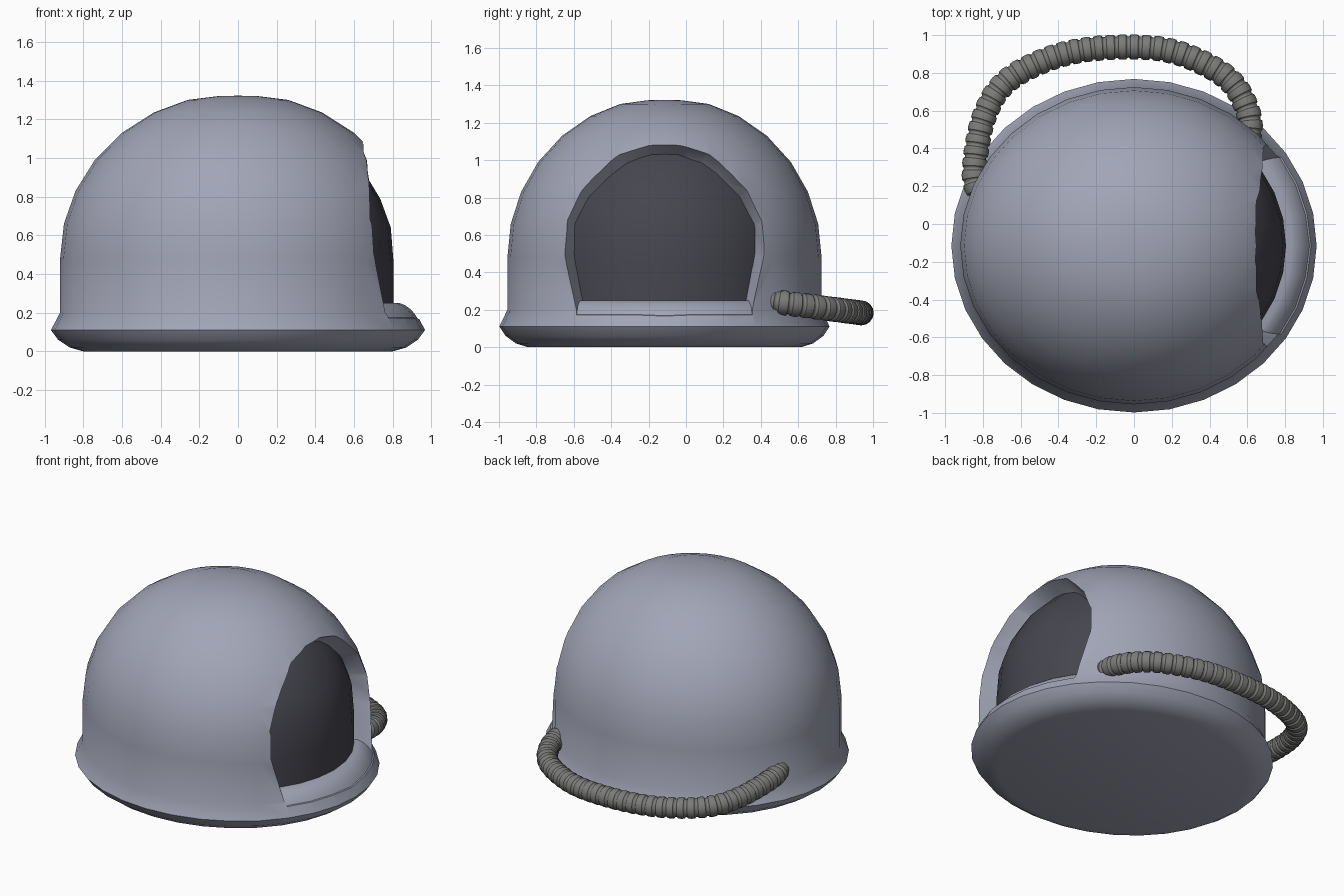
import bpy, bmesh
from math import sin, cos, pi, sqrt
from mathutils import Vector

if "Cube" in bpy.data.objects:
    bpy.data.objects.remove(bpy.data.objects["Cube"])

CENTRE_Y, OVAL = -0.115, 0.913


def material(name, rgb):
    m = bpy.data.materials.new(name)
    m.use_nodes = True
    m.diffuse_color = (*rgb, 1)
    m.node_tree.nodes["Principled BSDF"].inputs["Base Color"].default_value = (*rgb, 1)
    return m


shell_grey = material("pale blue grey", (0.36, 0.375, 0.47))
visor_dark = material("dark violet grey", (0.06, 0.06, 0.078))
hose_grey = material("warm hose grey", (0.2, 0.2, 0.193))


def finish(bm, name, mat):
    bmesh.ops.recalc_face_normals(bm, faces=bm.faces)
    me = bpy.data.meshes.new(name)
    bm.to_mesh(me)
    bm.free()
    me.materials.append(mat)
    ob = bpy.data.objects.new(name, me)
    bpy.context.collection.objects.link(ob)
    return ob


def smooth(ob, degrees):
    bpy.ops.object.select_all(action='DESELECT')
    ob.select_set(True)
    bpy.context.view_layer.objects.active = ob
    bpy.ops.object.shade_smooth_by_angle(angle=degrees * pi / 180)


def bridge(bm, a, b, closed=True):
    n = len(a)
    for i in range(n if closed else n - 1):
        j = (i + 1) % n
        bm.faces.new((a[i], a[j], b[j], b[i]))


def fan(bm, ring, tip):
    v = bm.verts.new(tip)
    for i in range(len(ring)):
        bm.faces.new((ring[i], ring[(i + 1) % len(ring)], v))


def revolve(bm, profile, angles, closed):
    """Spin a radius and height profile round the oval axis."""
    rings = [[bm.verts.new((r * cos(a), CENTRE_Y + r * OVAL * sin(a), z)) for a in angles]
             for r, z in profile]
    for a, b in zip(rings, rings[1:]):
        bridge(bm, a, b, closed)
    return rings


def front_band(name, profile, mat, steps):
    """Partial revolve facing the opening, with outward normals."""
    bm = bmesh.new()
    revolve(bm, profile, [i * pi / 16 for i in range(-steps, steps + 1)], False)
    band = finish(bm, name, mat)
    if band.data.polygons[-1].normal.x < 0:
        band.data.flip_normals()
    smooth(band, 45)


def surface_x(profile, dy, z):
    """Depth of a revolved profile at a sideways offset and height."""
    for (r0, z0), (r1, z1) in zip(profile, profile[1:]):
        if z0 <= z <= z1:
            r = r0 + (r1 - r0) * (z - z0) / (z1 - z0)
            return sqrt(r * r - (dy / OVAL) ** 2)


# Helmet shell: revolved oval profile, closed below and above
SHELL = [(0.8, 0), (0.87, 0.02), (0.93, 0.06), (0.967, 0.11), (0.92, 0.2), (0.92, 0.48),
         (0.9, 0.66), (0.84, 0.83), (0.74, 0.99), (0.6, 1.13), (0.435, 1.235), (0.26, 1.3),
         (0.1, 1.32)]
turn = [2 * pi * i / 32 for i in range(32)]
bm = bmesh.new()
rings = revolve(bm, SHELL, turn, True)
bm.faces.new(rings[0])
fan(bm, rings[-1], (0, CENTRE_Y, 1.322))
shell = finish(bm, "helmet_shell", shell_grey)

# Visor: curved dark panel set inside the face opening
VISOR = [(0.805, 0.15), (0.805, 0.45), (0.79, 0.64), (0.735, 0.79), (0.65, 0.93),
         (0.53, 1.05), (0.38, 1.13)]
front_band("visor", VISOR, visor_dark, 6)

# Sill: rounded ledge below the visor that blends into the rim
front_band("opening_sill", [(0.75, 0.25), (0.835, 0.25), (0.865, 0.238), (0.893, 0.217),
                            (0.914, 0.193), (0.936, 0.158)], shell_grey, 4)

# Face opening: flared cutter running from the visor out through the shell
OUTER = [(0.08, 1.08), (0.24, 1.03), (0.35, 0.935), (0.44, 0.84), (0.52, 0.68),
         (0.535, 0.5), (0.47, 0.172), (0.32, 0.172), (0.16, 0.172)]
INNER = [(0.07, 1.03), (0.2, 0.985), (0.31, 0.9), (0.4, 0.81), (0.48, 0.66),
         (0.485, 0.5), (0.43, 0.21), (0.29, 0.21), (0.14, 0.21)]


def loop_on(half, profile):
    full = half + [(-y, z) for y, z in reversed(half)]
    return [Vector((surface_x(profile, y, z), CENTRE_Y + y, z)) for y, z in full]


inner, outer = loop_on(INNER, VISOR), loop_on(OUTER, SHELL)
bm = bmesh.new()
loops = [[bm.verts.new(p.lerp(q, t)) for p, q in zip(inner, outer)] for t in (-0.5, 1.5)]
bridge(bm, *loops)
fan(bm, loops[0], (0.3, CENTRE_Y, 0.6))
fan(bm, loops[1], (1.5, CENTRE_Y, 0.6))
cutter = finish(bm, "opening_cutter", shell_grey)
cutter.hide_render = True

cut = shell.modifiers.new("face_opening", 'BOOLEAN')
cut.object, cut.operation, cut.solver = cutter, 'DIFFERENCE', 'EXACT'
bpy.context.view_layer.objects.active = shell
bpy.ops.object.modifier_apply(modifier=cut.name)
bpy.data.objects.remove(cutter)
smooth(shell, 33)

# Hose: ribbed tube swept round the back, tilting down away from the shell
path = [Vector((x, y, 0.24 - 0.13 * (y - 0.5))) for x, y in [
    (-0.82, 0.17), (-0.85, 0.23), (-0.838, 0.38), (-0.8, 0.57), (-0.7, 0.755), (-0.46, 0.88),
    (-0.24, 0.93), (0, 0.94), (0.18, 0.925), (0.35, 0.865), (0.52, 0.765), (0.605, 0.61),
    (0.62, 0.5), (0.6, 0.43)]]
for _ in range(3):
    mid = [p.lerp(q, t) for p, q in zip(path, path[1:]) for t in (0.25, 0.75)]
    path = [path[0]] + mid + [path[-1]]
lengths = [0]
for p, q in zip(path, path[1:]):
    lengths.append(lengths[-1] + (q - p).length)


def along(s):
    s = min(max(s, 0), lengths[-1])
    for i in range(len(path) - 1):
        if s <= lengths[i + 1]:
            return path[i].lerp(path[i + 1], (s - lengths[i]) / (lengths[i + 1] - lengths[i]))
    return path[-1]


RIBS = 36
pitch = lengths[-1] / RIBS
rib_shape = [(0, 0.056), (0.1, 0.058), (0.18, 0.065), (0.5, 0.067), (0.82, 0.065), (0.9, 0.058)]
bm = bmesh.new()
rings = []
for k in range(RIBS):
    for t, radius in rib_shape:
        s = (k + t) * pitch
        ahead = (along(s + 0.03) - along(s - 0.03)).normalized()
        side = ahead.cross(Vector((0, 0, 1))).normalized()
        up = side.cross(ahead)
        rings.append([bm.verts.new(along(s) + radius * (side * cos(a) + up * sin(a)))
                      for a in turn[::2]])
for a, b in zip(rings, rings[1:]):
    bridge(bm, a, b)
for end in (rings[0], rings[-1]):
    bm.faces.new(end)
smooth(finish(bm, "air_hose", hose_grey), 40)
